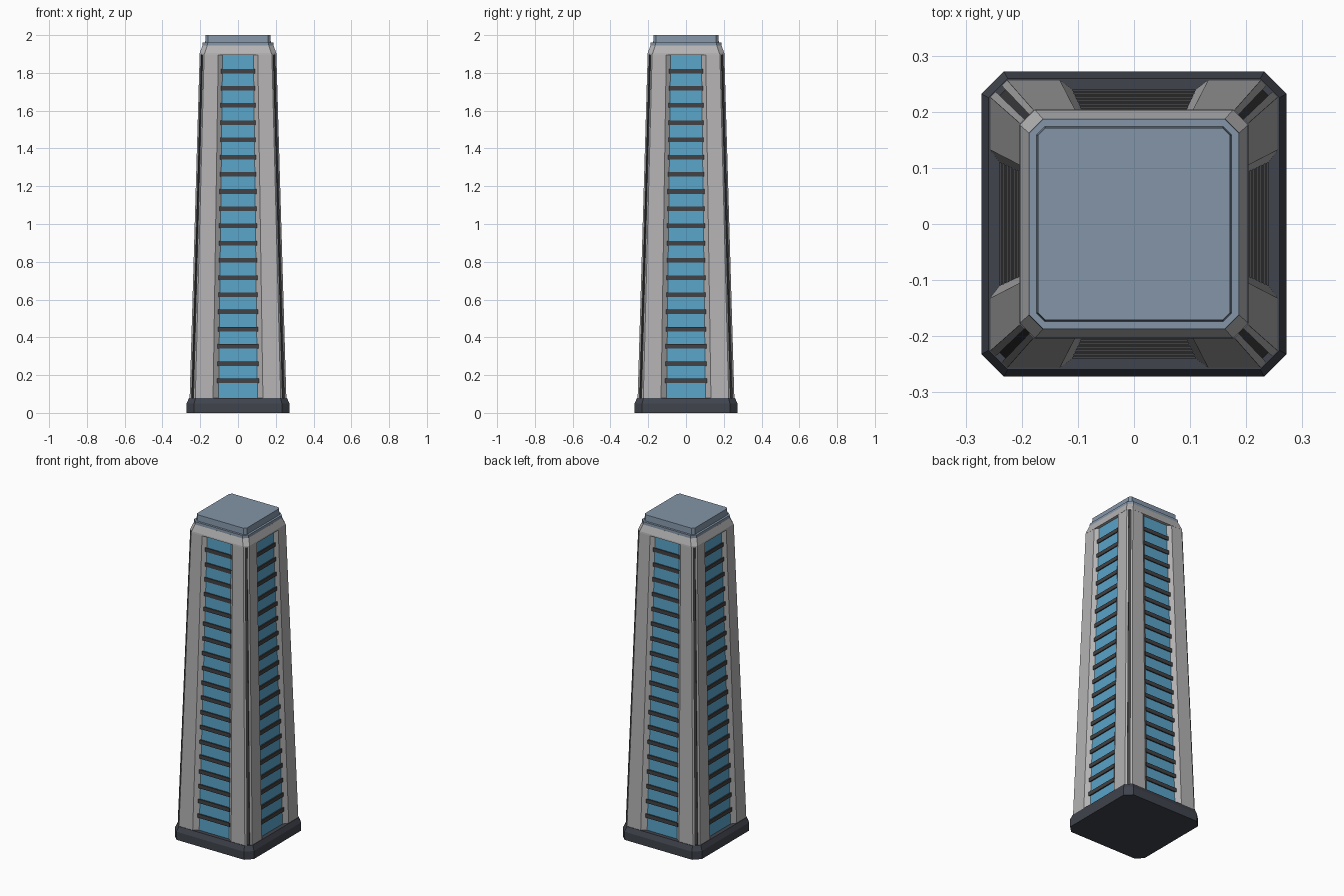
import bpy
from math import pi
from mathutils import Matrix, Vector

cube = bpy.data.objects.get("Cube")
if cube:
    bpy.data.objects.remove(cube, do_unlink=True)


def material(name, rgb):
    m = bpy.data.materials.new(name)
    m.use_nodes = True
    m.diffuse_color = (*rgb, 1)
    m.node_tree.nodes["Principled BSDF"].inputs["Base Color"].default_value = (*rgb, 1)
    return m


CONCRETE = material("pale concrete", (0.46, 0.45, 0.45))
GLASS = material("blue glass", (0.1, 0.37, 0.58))
LEDGE = material("dark ledge", (0.055, 0.053, 0.057))
PLINTH = material("charcoal plinth", (0.05, 0.056, 0.072))
ROOF = material("slate roof", (0.23, 0.3, 0.39))


def loft(name, rings, mats, rule=lambda i: 0):
    """Skin a stack of rings; rule gives the material of side column i."""
    n = len(rings[0])
    verts = [p for ring in rings for p in ring]
    faces, slots = [], []
    for k in range(len(rings) - 1):
        for i in range(n):
            j = (i + 1) % n
            faces.append((k * n + i, k * n + j, k * n + n + j, k * n + n + i))
            slots.append(rule(i))
    faces.append(tuple(reversed(range(n))))
    faces.append(tuple(range(len(verts) - n, len(verts))))
    slots += [0, 0]
    mesh = bpy.data.meshes.new(name)
    mesh.from_pydata(verts, [], faces)
    for m in mats:
        mesh.materials.append(m)
    mesh.polygons.foreach_set("material_index", slots)
    obj = bpy.data.objects.new(name, mesh)
    bpy.context.collection.objects.link(obj)
    return obj


def around(points):
    """Repeat one side's points for all four sides."""
    return [Matrix.Rotation(k * pi / 2, 3, "Z") @ Vector(p) for k in range(4) for p in points]


def octagon(half, cut, z):
    return around([(cut - half, -half, z), (half - cut, -half, z)])


# Tower dimensions at the foot; everything shrinks evenly with height
HALF, CUT = 0.256, 0.03
GLASS_W, RECESS_W, DEPTH = 0.103, 0.132, 0.022
FOOT, HEAD, TAPER = 0.08, 1.9, 0.793


def scale_at(z):
    return 1 + (TAPER - 1) * (z - FOOT) / (HEAD - FOOT)


def shaft_ring(z):
    s = scale_at(z)
    a, b = Vector((HALF - CUT, -HALF)), Vector((HALF, CUT - HALF))
    inward = Vector((-1, 1)).normalized() * 0.01
    g0, g1 = a.lerp(b, 0.32), a.lerp(b, 0.68)
    side = [(CUT - HALF, -HALF), (-RECESS_W, -HALF), (-GLASS_W, DEPTH - HALF),
            (GLASS_W, DEPTH - HALF), (RECESS_W, -HALF), a,
            g0, g0 + inward, g1 + inward, g1]
    return around([(x * s, y * s, z) for x, y in side])


# Plinth
loft("plinth", [octagon(0.272, 0.04, 0), octagon(0.272, 0.04, 0.05),
                octagon(0.259, 0.034, FOOT)], [PLINTH])

# Shaft with recessed glass and dark corner grooves
columns = {2: 1, 6: 2, 7: 2, 8: 2}
loft("tower_shaft", [shaft_ring(FOOT), shaft_ring(HEAD)],
     [CONCRETE, GLASS, LEDGE], lambda i: columns.get(i % 10, 0))

# Sloping rim and stepped roof
loft("top_rim", [octagon(0.204, 0.027, HEAD - 0.004), octagon(0.203, 0.027, 1.905),
                 octagon(0.188, 0.025, 1.945)], [CONCRETE])
loft("roof_step", [octagon(0.188, 0.025, 1.943), octagon(0.187, 0.025, 1.962)], [ROOF])
loft("roof_cap", [octagon(0.174, 0.015, 1.96), octagon(0.171, 0.013, 2)], [ROOF])

# Floor ledges across the glass on every side
FLOORS, THICK = 19, 0.024
for f in range(FLOORS):
    z = 0.17 + f * 0.0911
    s = scale_at(z)
    w = 0.111 * s
    front, back = -(HALF - DEPTH + 0.008) * s, -(HALF - DEPTH - 0.01) * s
    for k, side in enumerate(("front", "left", "back", "right")):
        spin = Matrix.Rotation(k * pi / 2, 3, "Z")
        rings = [[spin @ Vector((x, y, h)) for x, y in
                  ((-w, front), (w, front), (w, back), (-w, back))]
                 for h in (z - THICK / 2, z + THICK / 2)]
        loft(f"{side}_ledge_{f + 1}", rings, [LEDGE])
